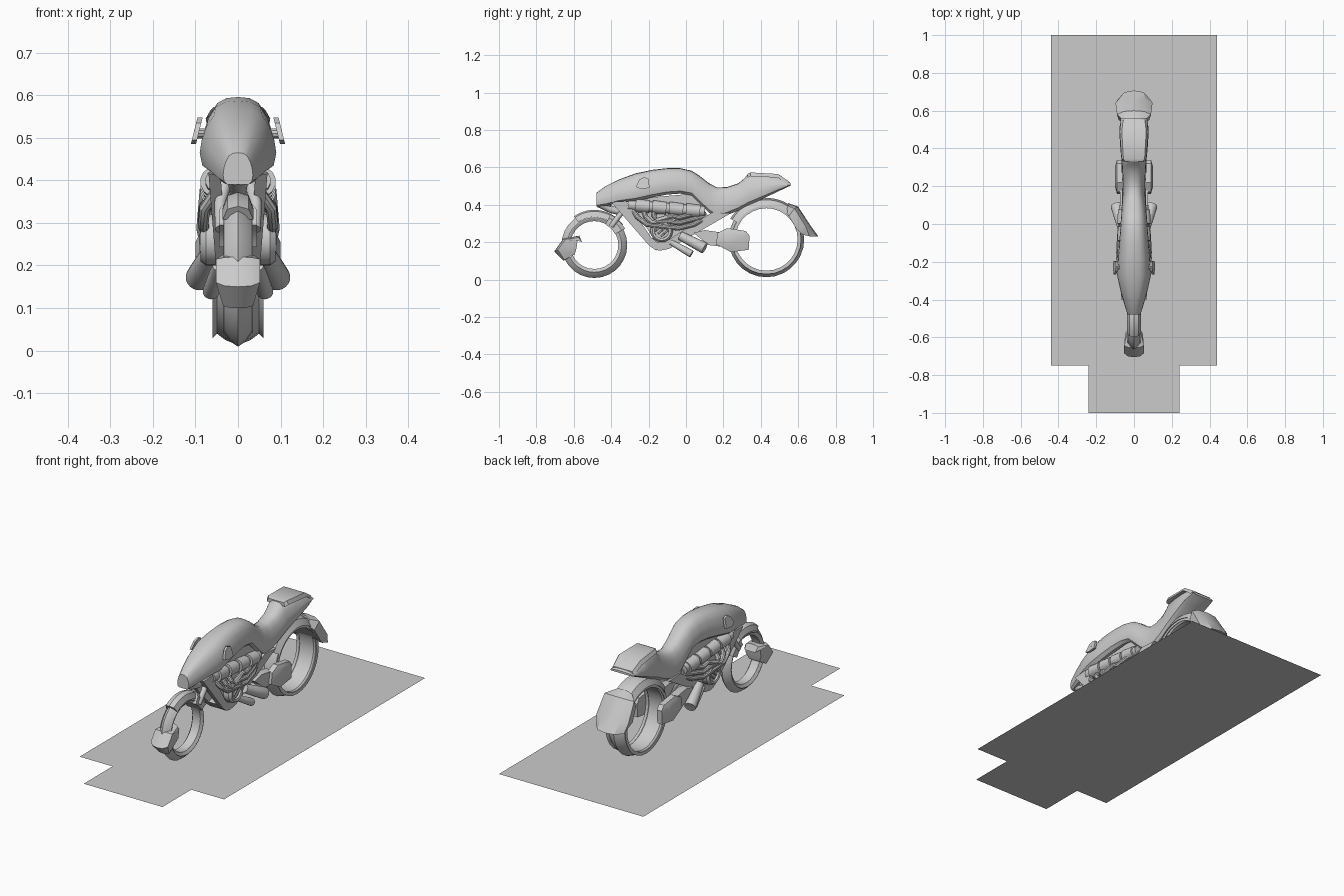
import bpy, bmesh
from math import sin, cos, pi, radians
from mathutils import Vector

if "Cube" in bpy.data.objects:
    bpy.data.objects.remove(bpy.data.objects["Cube"])


def mesh(name, verts, faces):
    me = bpy.data.meshes.new(name)
    me.from_pydata([tuple(v) for v in verts], [], faces)
    bm = bmesh.new()
    bm.from_mesh(me)
    bmesh.ops.recalc_face_normals(bm, faces=bm.faces)
    bm.to_mesh(me)
    bm.free()
    ob = bpy.data.objects.new(name, me)
    bpy.context.collection.objects.link(ob)
    return ob


def loft(name, rings, closed=False):
    n, m = len(rings[0]), len(rings)
    faces = []
    for i in range(m if closed else m - 1):
        a, b = i * n, (i + 1) % m * n
        faces += [(a + j, a + (j + 1) % n, b + (j + 1) % n, b + j) for j in range(n)]
    if not closed:
        faces += [tuple(range(n)), tuple(range((m - 1) * n, m * n))]
    return mesh(name, [p for r in rings for p in r], faces)


def plate(name, yz, x_in, x_out):
    """Side-view profile given thickness; x_in and x_out are functions of z."""
    return loft(name, [[(x_in(z), y, z) for y, z in yz], [(x_out(z), y, z) for y, z in yz]])


def wheel_arc(name, y, z, profile, a0=0, a1=360, steps=32):
    """Sweep an (x, radius) profile round a wheel axis."""
    full = a1 - a0 == 360
    angles = [radians(a0 + (a1 - a0) * i / steps) for i in range(steps if full else steps + 1)]
    return loft(name, [[(x, y + r * cos(a), z + r * sin(a)) for x, r in profile] for a in angles], full)


def tube(name, points, radii, sides=14):
    """Round tube along a path, one radius per point."""
    P = [Vector(p) for p in points]
    rings = []
    for i, p in enumerate(P):
        t = (P[min(i + 1, len(P) - 1)] - P[max(i - 1, 0)]).normalized()
        u = t.cross(Vector((1, 0, 0)) if abs(t.x) < 0.8 else Vector((0, 0, 1))).normalized()
        v = t.cross(u)
        r = radii[i] if isinstance(radii, (list, tuple)) else radii
        rings.append([p + r * (cos(2 * pi * k / sides) * u + sin(2 * pi * k / sides) * v)
                      for k in range(sides)])
    return loft(name, rings)


def shield(name, rows):
    """Folded guard: rows of (half width, centre y, centre z, edge y, edge z, inner y, inner z)."""
    return loft(name, [[(0, cy, cz), (w * .6, cy * .8 + ey * .2, cz * .8 + ez * .2), (w, ey, ez),
                        (w * .9, iy, iz), (-w * .9, iy, iz), (-w, ey, ez),
                        (-w * .6, cy * .8 + ey * .2, cz * .8 + ez * .2)]
                       for w, cy, cz, ey, ez, iy, iz in rows])


# Stepped ground plate
mesh("ground_plate", [(-.44, 1, 0), (-.44, -.75, 0), (-.24, -.75, 0), (-.24, -1, 0),
                      (.24, -1, 0), (.24, -.75, 0), (.44, -.75, 0), (.44, 1, 0)],
     [tuple(range(8))])


# Hollow tyres with pointed tread
def tyre(name, y, z, w, R, r):
    half = [(w * .5, R - .012), (w, R - .035), (w, r + .018), (w * .7, r)]
    wheel_arc(name, y, z, [(0, R)] + half + [(-a, b) for a, b in half[::-1]], steps=28)


tyre("front_tyre", -.49, .185, .034, .176, .128)
tyre("rear_tyre", .43, .215, .06, .202, .168)

# Mudguards hugging the wheels
wheel_arc("front_mudguard", -.49, .185,
          [(0, .188), (.025, .18), (.036, .15), (-.036, .15), (-.025, .18)], 35, 125, 12)
wheel_arc("front_mudguard_clamp", -.49, .185,
          [(.03, .185), (.045, .165), (.045, .125), (-.045, .125), (-.045, .165), (-.03, .185)], 28, 62, 5)
wheel_arc("rear_mudguard", .43, .215,
          [(0, .222), (.045, .212), (.065, .18), (-.065, .18), (-.045, .212)], 50, 150, 14)

# Folded guards in front of and behind the wheels
shield("front_guard", [(.036, -.57, .235, -.575, .225, -.555, .20),
                       (.052, -.655, .22, -.645, .215, -.58, .21),
                       (.052, -.705, .15, -.685, .16, -.585, .17),
                       (.035, -.655, .10, -.65, .105, -.595, .135)])
shield("rear_guard", [(.055, .545, .41, .545, .395, .535, .36),
                      (.09, .60, .39, .58, .38, .55, .34),
                      (.098, .665, .29, .64, .285, .59, .27),
                      (.085, .707, .232, .66, .232, .625, .24)])

# Tank, seat and tail as one flowing shell: y, half width, top z, bottom z
stations = [(-.478, .035, .465, .39), (-.43, .05, .50, .395), (-.36, .07, .535, .41),
            (-.27, .09, .568, .42), (-.18, .085, .587, .44), (-.10, .078, .596, .455),
            (-.03, .073, .596, .46), (.03, .069, .582, .45), (.07, .066, .557, .41),
            (.12, .063, .518, .36), (.165, .06, .493, .33), (.22, .059, .495, .345),
            (.28, .062, .515, .37), (.31, .064, .54, .385), (.335, .066, .567, .397),
            (.42, .074, .567, .437), (.50, .078, .56, .475), (.56, .07, .515, .503)]
section = [(0, 1), (.35, .98), (.62, .9), (.82, .72), (.95, .5), (1, .3), (.93, .1), (.7, 0)]
rings = []
for y, w, zt, zb in stations:
    side = [(w * a, y, zb + (zt - zb) * b) for a, b in section]
    rings.append(side + [(-x, y, z) for x, y, z in side[:0:-1]])
loft("tank_seat_and_tail", rings)

# Raised passenger pad
loft("seat_pad", [[(-w, y, z - .02), (-w * .85, y, z), (w * .85, y, z), (w, y, z - .02)]
                  for y, w, z in [(.33, .055, .566), (.345, .066, .573), (.49, .076, .565), (.55, .068, .525)]])

# Headlight with its tapering lower housing
tube("headlight", [(0, -.478, .422), (0, -.47, .422), (0, -.40, .42)], [.027, .034, .034], 20)
tube("headlight_housing", [(0, -.46, .41), (0, -.40, .375), (0, -.34, .36)], [.026, .02, .018])

# Engine core
plate("engine_core", [(-.30, .43), (-.17, .21), (-.10, .19), (.12, .34), (.04, .46)],
      lambda z: -.045, lambda z: .045)

frame = [(-.40, .415), (-.20, .185), (-.17, .162), (-.14, .155), (-.09, .165), (-.02, .205), (.24, .355),
         (.14, .36), (-.06, .235), (-.10, .205), (-.155, .20), (-.185, .225), (-.32, .42)]

for s, side in ((1, "left"), (-1, "right")):
    # V-shaped frame panel
    plate(side + "_frame_panel", frame,
          lambda z: s * (.02 + .08 * (z - .15)), lambda z: s * (.048 + .08 * (z - .15)))

    # Row of cylinder heads on a common barrel
    tube(side + "_cylinder_barrel", [(s * .05, -.31, .40), (s * .05, .10, .365)], .027)
    for i in range(4):
        y, z = -.27 + .09 * i, .397 - .008 * i
        tube(side + "_cylinder_head", [(s * .053, y, z), (s * .053, y + .075, z - .007)], [.036, .033])

    # Header pipes sweeping under the cylinders
    for k in range(3):
        d = .028 * k
        tube(side + "_header_pipe",
             [(s * .05, -.285 + 2 * d, .375), (s * .078, -.26 + 1.6 * d, .335), (s * .082, -.21 + d, .295 + d * .4),
              (s * .078, -.13 + d, .285 + d), (s * .075, -.04, .275 + d), (s * .065, .04, .295 + d),
              (s * .045, .10, .325 + d * .5)], .013, 10)

    # Round engine cover: rim, recessed face and slats
    cover = wheel_arc(side + "_engine_cover", -.13, .26,
                      [(s * .04, .035), (s * .04, .06), (s * .075, .06), (s * .088, .05), (s * .085, .038)])
    tube(side + "_cover_face", [(s * .04, -.13, .26), (s * .074, -.13, .26)], .04, 24)
    for k in (-1, 0, 1):
        tube(side + "_cover_slat", [(s * .078, -.15 + .016 * k, .245 - .014 * k),
                                    (s * .078, -.11 + .016 * k, .28 - .014 * k)], .005, 6)

    # Exhaust pipes, flared with open ends
    for name, start, end, r in (("outer", (.06, -.03, .235), (.094, .10, .168), .031),
                                ("inner", (.045, -.08, .20), (.064, .03, .137), .02)):
        a = Vector((s * start[0], start[1], start[2]))
        b = Vector((s * end[0], end[1], end[2]))
        tube(side + "_" + name + "_exhaust",
             [a, a.lerp(b, .5), a.lerp(b, .96), b, b.lerp(a, .01), b.lerp(a, .3)],
             [r * .75, r * .9, r, r * .95, r * .78, r * .75], 18)

    # Swing arm leading to a chunky hub block
    plate(side + "_swing_arm", [(.04, .25), (.10, .265), (.20, .25), (.20, .175), (.12, .185)],
          lambda z: s * .03, lambda z: s * .075)
    block = [(.16, .19), (.17, .25), (.22, .275), (.32, .26), (.34, .235), (.335, .16), (.24, .147)]
    inset = [(.195, .20), (.20, .24), (.225, .255), (.295, .25), (.305, .235), (.30, .185), (.23, .18)]
    loft(side + "_hub_block", [[(s * .06, y, z) for y, z in block], [(s * .09, y, z) for y, z in block],
                               [(s * .10, y, z) for y, z in inset]])

    # Fork leg from the frame to the front mudguard
    tube(side + "_fork_leg", [(s * .03, -.32, .39), (s * .042, -.355, .345), (s * .04, -.40, .285)], .014)

    # Grip on a short bar
    tube(side + "_handlebar", [(s * .06, -.22, .51), (s * .10, -.235, .51)], .012, 10)
    grip = [(-.268, .495), (-.25, .535), (-.225, .548), (-.20, .54), (-.195, .49), (-.24, .485)]
    plate(side + "_grip", grip, lambda z: s * (.083 + (.548 - z) * .25), lambda z: s * (.095 + (.548 - z) * .25))

# Cross keel joining the frame panels
plate("keel", [(-.22, .21), (-.16, .157), (-.09, .167), (.0, .22), (-.12, .24)],
      lambda z: -.04, lambda z: .04)

# Smooth curved surfaces, keep crisp edges
bpy.ops.object.select_all(action='DESELECT')
for ob in bpy.data.objects:
    ob.select_set(True)
bpy.context.view_layer.objects.active = bpy.data.objects["tank_seat_and_tail"]
bpy.ops.object.shade_smooth_by_angle(angle=radians(32))
